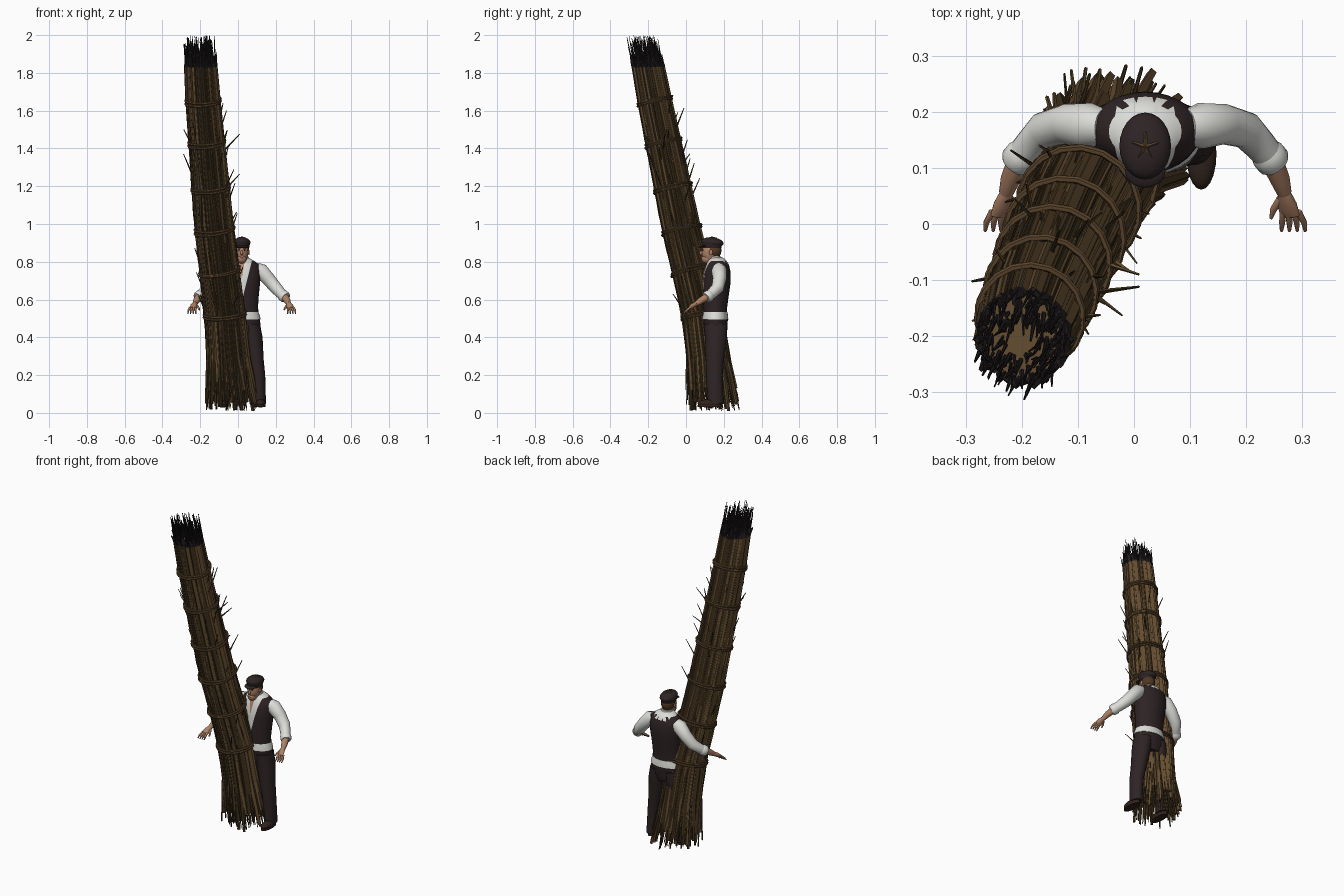
import bpy, bmesh, math, random
from mathutils import Vector, Matrix

random.seed(7)
if "Cube" in bpy.data.objects:
    bpy.data.objects.remove(bpy.data.objects["Cube"])


def material(name, *rgb):
    m = bpy.data.materials.new(name)
    m.use_nodes = True
    m.diffuse_color = (*rgb, 1)
    m.node_tree.nodes["Principled BSDF"].inputs["Base Color"].default_value = (*rgb, 1)
    return m


STRAW = material("straw brown", .13, .075, .03)
DARK = material("dark straw", .05, .031, .012)
TIP = material("charred tip", .015, .011, .012)
ROPE = material("binding brown", .105, .06, .025)
WOOL = material("dark wool", .027, .017, .018)
SHIRT = material("shirt white", .72, .72, .69)
SKIN = material("skin", .42, .22, .13)
HAIR = material("hair brown", .08, .04, .018)
LEATHER = material("shoe leather", .03, .017, .012)

MID = .02  # the figure's mirror plane in x
UP = Vector((0, 0, 1))
rnd = random.uniform


def finish(name, bm, mats, smooth=True):
    bmesh.ops.recalc_face_normals(bm, faces=bm.faces)
    me = bpy.data.meshes.new(name)
    bm.to_mesh(me)
    bm.free()
    for m in mats:
        me.materials.append(m)
    if smooth:
        me.shade_smooth()
        me.set_sharp_from_angle(angle=math.radians(50))
    ob = bpy.data.objects.new(name, me)
    bpy.context.collection.objects.link(ob)
    return ob


def tube(bm, pts, radii, sides=16, flat=False, mats=None):
    """Capped tube through pts; a radius is a number or (x, y) pair."""
    pts = [Vector(p) for p in pts]
    rings = []
    for i, p in enumerate(pts):
        d = UP if flat else (pts[min(i + 1, len(pts) - 1)] - pts[max(i - 1, 0)]).normalized()
        u = d.cross(Vector((0, 1, 0))).normalized()
        v = d.cross(u)
        a, b = radii[i] if isinstance(radii[i], tuple) else (radii[i], radii[i])
        angles = [2 * math.pi * k / sides for k in range(sides)]
        rings.append([bm.verts.new(p + u * a * math.cos(t) + v * b * math.sin(t)) for t in angles])
    for i in range(len(rings) - 1):
        for k in range(sides):
            n = (k + 1) % sides
            f = bm.faces.new((rings[i][k], rings[i][n], rings[i + 1][n], rings[i + 1][k]))
            f.material_index = mats[i] if mats else 0
    bm.faces.new(rings[0][::-1]).material_index = mats[0] if mats else 0
    bm.faces.new(rings[-1]).material_index = mats[-1] if mats else 0


def tube_part(name, mat, pts, radii, sides=16, flat=False):
    bm = bmesh.new()
    tube(bm, pts, radii, sides, flat)
    return finish(name, bm, [mat])


def ball(name, mat, centre, size, tilt=0, seg=20):
    bm = bmesh.new()
    m = Matrix.Translation(centre) @ Matrix.Rotation(tilt, 4, 'X') @ Matrix.Diagonal((*size, 1))
    bmesh.ops.create_uvsphere(bm, u_segments=seg, v_segments=seg // 2, radius=1, matrix=m)
    return finish(name, bm, [mat])


# ---- Straw bundle: leaning axis as (z, x, y, radius)
AXIS = [(0, -.03, .155, .14), (.3, -.052, .117, .113), (.5, -.068, .09, .106),
        (1, -.128, -.03, .1), (1.65, -.185, -.165, .088), (2, -.208, -.232, .078)]


def axis(z):
    for lo, hi in zip(AXIS, AXIS[1:]):
        if z <= hi[0]:
            break
    t = (z - lo[0]) / (hi[0] - lo[0])
    return [a + (b - a) * t for a, b in zip(lo, hi)][1:]


def on_bundle(z, ang, f):
    x, y, r = axis(z)
    return Vector((x + r * f * math.cos(ang), y + r * f * math.sin(ang), z))


def tone(ang):
    # front and right stalks are mostly the darker kind
    front = -math.sin(ang) - .5 * math.cos(ang)
    return 1 if random.random() < (.75 if front > .2 else .4) else 0


core = bmesh.new()
zs = [.16, .3, .5, 1, 1.65, 1.84]
tube(core, [on_bundle(z, 0, 0) for z in zs], [axis(z)[2] * .9 for z in zs], 18, True)
finish("bundle_core", core, [STRAW], False)

stalks = bmesh.new()
for i in range(270):
    ang = i * 2.39996 + rnd(-.1, .1)
    wide = i % 6 == 0
    f = .93 if wide else math.sqrt(rnd(.15, 1.04))
    r = .012 if wide else rnd(.003, .0055)
    bottom, top = rnd(.01, .14), rnd(1.87, 2.0)
    if wide:
        top = rnd(1.84, 1.9)
    zs = [bottom, .3, .5, 1, 1.65, 1.83, top]
    pts = [on_bundle(z, ang, f) for z in zs]
    pts[0] += Vector((rnd(-.015, .015), rnd(-.015, .015), 0))
    pts[-1] += Vector((rnd(-.012, .012), rnd(-.012, .012), 0))
    c = tone(ang)
    tube(stalks, pts, [r * .7] + [r] * 5 + [r * .4], 4 if wide else 5, False, [c] * 5 + [2])
finish("straw_stalks", stalks, [STRAW, DARK, TIP], False)

# short straws lying on the surface
loose = bmesh.new()
for i in range(150):
    ang, z, n = rnd(0, 6.28), rnd(.3, 1.5), rnd(.15, .35)
    turn = rnd(-.12, .12)
    pts = [on_bundle(z, ang, 1), on_bundle(z + n / 2, ang + turn / 2, 1.03), on_bundle(z + n, ang + turn, 1.02)]
    tube(loose, pts, [.003, .004, .002], 4, False, [tone(ang)] * 2)
# stray twigs sticking out
for i in range(46):
    ang, z = rnd(0, 6.28), rnd(.5, 1.6)
    start = on_bundle(z, ang, .9)
    out = Vector((math.cos(ang + rnd(-.7, .7)), math.sin(ang + rnd(-.7, .7)), rnd(.8, 3.5)))
    tube(loose, [start, start + out.normalized() * rnd(.07, .14)], [.005, .002], 4, False, [tone(ang)])
finish("loose_straws", loose, [STRAW, DARK], False)

# ---- Rope bindings, two turns each
for z in (.52, .75, .97, 1.19, 1.43, 1.65):
    x, y, r = axis(z)
    lean = Vector(axis(z + .05)[:2] + [z + .05]) - Vector((x, y, z))
    for k in (-1, 1):
        d = lean.normalized() + Vector((rnd(-.05, .05), rnd(-.05, .05), 0))
        bpy.ops.mesh.primitive_torus_add(location=(x, y, z + k * .007), major_radius=r + .006,
                                         minor_radius=.0065, major_segments=18, minor_segments=6,
                                         rotation=d.to_track_quat('Z', 'Y').to_euler())
        ring = bpy.context.object
        ring.name = "rope_binding"
        ring.data.materials.append(ROPE)

# ---- Vest with a cut V neck
vest = bmesh.new()
SECTIONS = [(.515, .155, .09, .063), (.56, .155, .086, .063), (.62, .158, .09, .068), (.69, .163, .097, .073),
            (.75, .165, .1, .07), (.785, .167, .092, .06), (.805, .165, .065, .05), (.822, .16, .036, .036)]
tube(vest, [(MID, y, z) for z, y, a, b in SECTIONS], [(a, b) for z, y, a, b in SECTIONS], 28, True)
NECKS = ((.59, .25, 1), (.71, .17, 2))
for base, slope, idx in NECKS:
    for s in (1, -1):
        bmesh.ops.bisect_plane(vest, geom=vest.verts[:] + vest.edges[:] + vest.faces[:],
                               plane_co=(MID, 0, base), plane_no=(1, 0, -s * slope))
for f in vest.faces:
    c = f.calc_center_median()
    off = abs(c.x - MID)
    for base, slope, idx in NECKS:
        if c.y < .15 and off < (c.z - base) * slope:
            f.material_index = idx
    if c.z > .795 and off < .06 and f.material_index == 0:
        f.material_index = 1
finish("vest", vest, [WOOL, SHIRT, SKIN])
tube_part("shirt_hem", SHIRT, [(MID, .155, z) for z in (.495, .51, .535)],
          [(.1, .069), (.097, .068), (.088, .064)], 28, True)
tube_part("hips", WOOL, [(MID, .157, z) for z in (.4, .44, .51)], [(.07, .05), (.1, .062), (.096, .065)], 24, True)
tube_part("shirt_collar", SHIRT, [(MID, .158, .8), (MID, .152, .828)], [.04, .034], 20, True)
tube_part("neck", SKIN, [(MID, .155, .79), (MID, .148, .85)], [.03, .028], 16, True)

# ---- Head and flat cap
ball("head", SKIN, (MID, .128, .85), (.035, .045, .058))
ball("jaw", SKIN, (MID, .113, .816), (.026, .032, .026))
ball("hair", HAIR, (MID, .146, .86), (.0385, .042, .045))
ball("nose", SKIN, (MID, .082, .847), (.007, .011, .013), -.3, 12)
ball("mouth", HAIR, (MID, .084, .82), (.011, .003, .002), 0, 12)
ball("flat_cap", WOOL, (MID, .139, .902), (.046, .06, .027), -.1, 24)
tube_part("cap_band", WOOL, [(MID, .137, .872), (MID, .137, .9)], [(.039, .05), (.044, .056)], 24, True)
ball("cap_brim", WOOL, (MID, .094, .883), (.036, .03, .006), .2)
star = bmesh.new()
for k in range(5):
    t = k * math.tau / 5 + .3
    tip = Vector((MID + .024 * math.cos(t), .137 + .027 * math.sin(t), .925))
    tube(star, [(MID, .137, .929), tip], [.005, .002], 4)
finish("cap_star", star, [ROPE], False)

# ---- Paired parts
for s, side in ((1, "left"), (-1, "right")):
    def at(dx, y, z):
        return Vector((MID + s * dx, y, z))

    ball(side + "_eye", LEATHER, at(.014, .09, .86), (.005, .004, .003), 0, 10)
    ball(side + "_eyebrow", HAIR, at(.014, .088, .868), (.009, .004, .002), 0, 10)
    ball(side + "_ear", SKIN, at(.037, .132, .85), (.005, .01, .015), 0, 12)

    # trousers and shoes
    tube_part(side + "_trouser_leg", WOOL,
              [at(.05, .157, .47), at(.06, .158, .4), at(.075, .153, .28), at(.088, .15, .2), at(.097, .157, .05)],
              [(.047, .063), (.05, .058), (.041, .049), (.036, .045), (.031, .042)], 18, True)
    ball(side + "_shoe", LEATHER, at(.1, .125, .05), (.027, .064, .022))
    tube_part(side + "_shoe_sole", LEATHER, [at(.1, .125, .03), at(.1, .125, .042)], [(.026, .064)] * 2, 20, True)

    # shirt sleeve with rolled cuff
    tube_part(side + "_sleeve", SHIRT,
              [at(.075, .173, .765), at(.1, .175, .752), at(.14, .178, .71), at(.18, .167, .662),
               at(.205, .14, .635), at(.224, .117, .617)],
              [.032, .041, .036, .033, .029, .027], 18)
    tube_part(side + "_rolled_cuff", SHIRT, [at(.212, .132, .628), at(.218, .124, .622), at(.229, .111, .613),
                                             at(.234, .105, .609)], [.026, .031, .031, .025], 18)

    # forearm, hand and fingers
    tube_part(side + "_forearm", SKIN, [at(.224, .117, .617), at(.24, .08, .595), at(.248, .055, .578)],
              [.021, .018, .013], 14)
    tube_part(side + "_palm", SKIN, [at(.247, .057, .58), at(.253, .035, .567), at(.258, .016, .553)],
              [(.011, .012), (.018, .012), (.019, .008)], 14)
    hand = bmesh.new()
    for k in range(4):
        x = .246 + k * .009
        tube(hand, [at(x, .022, .558), at(x + .004 * k - .002, .003, .543), at(x + .005 * k - .003, -.012, .526)],
             [.006, .0055, .003], 8)
    tube(hand, [at(.242, .045, .57), at(.228, .025, .555), at(.224, .01, .545)], [.008, .006, .003], 8)
    finish(side + "_fingers", hand, [SKIN])
